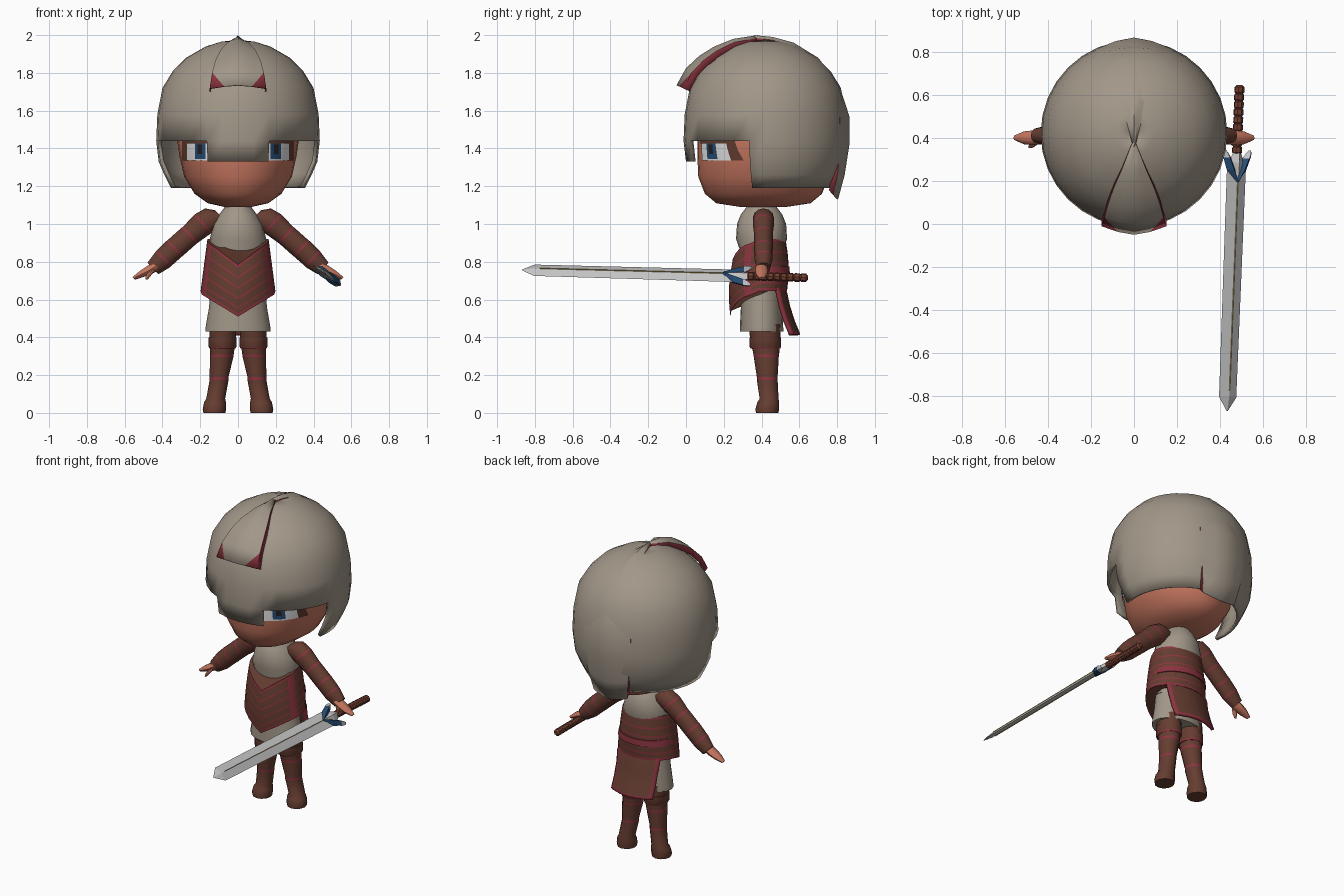
import bpy, bmesh, math
from math import sin, cos, pi, sqrt
from mathutils import Vector as V

cube = bpy.data.objects.get("Cube")
if cube:
    bpy.data.objects.remove(cube)

COLOURS = {
    "plate_beige": (0.36, 0.31, 0.25), "skin": (0.56, 0.18, 0.115),
    "leather_brown": (0.13, 0.046, 0.03), "trim_red": (0.26, 0.034, 0.05),
    "steel": (0.56, 0.56, 0.56), "guard_blue": (0.02, 0.075, 0.18),
    "gold": (0.55, 0.36, 0.05), "eye_white": (0.8, 0.8, 0.8),
    "dark": (0.02, 0.015, 0.015), "grip_brown": (0.17, 0.05, 0.03),
}
MATS = {}
for key, rgb in COLOURS.items():
    m = bpy.data.materials.new(key)
    m.use_nodes = True
    m.diffuse_color = (*rgb, 1)
    m.node_tree.nodes["Principled BSDF"].inputs["Base Color"].default_value = (*rgb, 1)
    MATS[key] = m

X, Y, Z = V((1, 0, 0)), V((0, 1, 0)), V((0, 0, 1))


def build(name, verts, faces, cols, smooth=40, thick=0, fix=True):
    """Mesh object with one colour name per face."""
    me = bpy.data.meshes.new(name)
    me.from_pydata([tuple(p) for p in verts], [], faces)
    used = list(dict.fromkeys(cols))
    for c in used:
        me.materials.append(MATS[c])
    for p, c in zip(me.polygons, cols):
        p.material_index = used.index(c)
    bm = bmesh.new()
    bm.from_mesh(me)
    if fix:
        bmesh.ops.recalc_face_normals(bm, faces=bm.faces)
    loose = [v for v in bm.verts if not v.link_faces]
    bmesh.ops.delete(bm, geom=loose, context='VERTS')
    bm.to_mesh(me)
    bm.free()
    ob = bpy.data.objects.new(name, me)
    bpy.context.collection.objects.link(ob)
    if thick:
        mod = ob.modifiers.new("thickness", 'SOLIDIFY')
        mod.thickness, mod.offset = thick, -1
    if smooth:
        bpy.ops.object.select_all(action='DESELECT')
        ob.select_set(True)
        bpy.context.view_layer.objects.active = ob
        bpy.ops.object.shade_smooth_by_angle(angle=math.radians(smooth))
    return ob


def loft(name, rings, n, col, stripes=(), u=X, v=Y, smooth=40, shift=None, paint=None):
    """Rings of (centre, radius u, radius v) joined into a capped tube."""
    verts, faces, cols = [], [], []
    for c, ru, rv in rings:
        for k in range(n):
            a = 2 * pi * k / n
            p = V(c) + u * (ru * cos(a)) + v * (rv * sin(a))
            verts.append(shift(p, a) if shift else p)
    for i in range(len(rings) - 1):
        for k in range(n):
            j = (k + 1) % n
            faces.append((i * n + k, i * n + j, i * n + n + j, i * n + n + k))
            c = "trim_red" if i in stripes else col
            cols.append(paint(k, c) if paint else c)
    last = (len(rings) - 1) * n
    faces += [tuple(range(n)), tuple(range(last, last + n))]
    return build(name, verts, faces, cols + [col, col], smooth)


def column(cy, rows):
    return [((0, cy, z), rx, ry) for z, rx, ry in rows]


# Head and neck
HEAD = [(1.09, .07, .12), (1.11, .16, .25), (1.16, .23, .31), (1.25, .285, .345),
        (1.36, .31, .35), (1.5, .33, .35), (1.65, .28, .3)]
loft("head", column(.41, HEAD), 32, "skin", smooth=60)
loft("neck", column(.41, [(1.0, .06, .06), (1.13, .06, .06)]), 12, "skin")


def head_y(x, z):
    for (z0, a0, b0), (z1, a1, b1) in zip(HEAD, HEAD[1:]):
        if z0 <= z <= z1:
            t = (z - z0) / (z1 - z0)
            rx, ry = a0 + t * (a1 - a0), b0 + t * (b1 - b0)
            return .41 - ry * sqrt(max(0, 1 - (x / rx) ** 2))


# Eyes: thin patches that follow the face
def patch(name, s, x0, x1, z0, z1, off, col):
    n = 6
    verts, faces = [], []
    for z in (z0, (z0 + z1) / 2, z1):
        for k in range(n + 1):
            x = x0 + (x1 - x0) * k / n
            verts.append((s * (x + off / 2), head_y(x, z) - off, z))
    for r in range(2):
        for k in range(n):
            q = r * (n + 1) + k
            f = (q, q + 1, q + n + 2, q + n + 1)
            faces.append(f if s > 0 else f[::-1])
    build(name, verts, faces, [col] * len(faces), fix=False)


for s, side in ((1, "left"), (-1, "right")):
    patch(side + "_eye_white", s, .12, .27, 1.335, 1.45, .004, "eye_white")
    patch(side + "_iris", s, .17, .225, 1.345, 1.45, .006, "guard_blue")
    patch(side + "_pupil", s, .186, .21, 1.37, 1.42, .008, "dark")
    patch(side + "_lash", s, .268, .292, 1.335, 1.45, .006, "leather_brown")
    patch(side + "_brow", s, .12, .27, 1.425, 1.45, .009, "leather_brown")

# Helmet shell with an eye slot on each side of the nose panel
SHELL = [(1.19, .355), (1.26, .39), (1.33, .42), (1.44, .433), (1.58, .427), (1.72, .4),
         (1.81, .345), (1.88, .275), (1.94, .17), (1.965, .09), (1.975, .004)]
N = 32
verts, faces = [], []
for z, r in SHELL:
    for k in range(N):
        a = 2 * pi * k / N
        verts.append((r * sin(a), .42 - r * cos(a), z))
for i in range(len(SHELL) - 1):
    for k in range(N):
        mid = abs((k + .5) * 360 / N - (360 if k >= N / 2 else 0))
        if (i < 2 and mid < 78) or (i == 2 and 22 < mid < 78):
            continue
        j = (k + 1) % N
        faces.append((i * N + k, i * N + j, i * N + N + j, i * N + N + k))
build("helmet_shell", verts, faces, ["plate_beige"] * len(faces), 50, .02, fix=False)


# Ridged crest leaves, front and back, with red rims
def crest(name, path, corner):
    verts, faces, cols = [], [], []
    for y, z, w in path:
        inward = V((0, .42 - y, 1.52 - z)).normalized()
        for f, d in ((-1, .035), (-1, 0), (-.5, 0), (0, 0), (.5, 0), (1, 0), (1, .035)):
            drop = d + (f * w) ** 2 / .8 + .015 * abs(f)
            verts.append(V((f * w, y, z)) + inward * drop)
    for i in range(len(path) - 1):
        for k in range(6):
            a, b, c, d = i * 7 + k, i * 7 + k + 1, i * 7 + k + 8, i * 7 + k + 7
            if corner and i == 0 and k in (1, 4):
                tris = [(a, b, d), (b, c, d)] if k == 1 else [(a, b, c), (a, c, d)]
                faces += tris
                cols += ["trim_red", "plate_beige"]
            else:
                faces.append((a, b, c, d))
                cols.append("trim_red" if k in (0, 5) else "plate_beige")
    build(name, verts, faces, cols, 35, .006)


crest("crest_front", [(-.05, 1.735, .15), (0, 1.825, .137), (.07, 1.89, .12), (.15, 1.94, .095),
                      (.25, 1.98, .055), (.38, 2.0, .006)], True)
crest("crest_back", [(.36, 2.0, .006), (.46, 1.99, .03), (.57, 1.96, .06), (.7, 1.88, .105),
                     (.81, 1.74, .145), (.865, 1.57, .17), (.865, 1.42, .165),
                     (.84, 1.26, .145), (.805, 1.13, .12)], False)

# Undershirt and shorts
loft("undershirt", column(.4, [(.62, .15, .1), (.82, .13, .1), (.92, .15, .135), (1.0, .13, .13),
                               (1.05, .1, .11), (1.09, .07, .08)]), 20, "plate_beige")
loft("shorts", column(.4, [(.68, .14, .11), (.55, .155, .11), (.45, .172, .115),
                           (.43, .172, .115)]), 20, "plate_beige")


# Corset with chevron stripes, pointed at the front
def chevron(p, a):
    front = max(0, -sin(a))
    dip = .12 * (1 - abs(cos(a))) if front > 0 else -.015
    return p - Z * dip


zs = [.905, .89, .84, .831, .785, .776, .73, .721, .68, .671, .645, .63]
rows = []
for z in zs:
    t = (.905 - z) / .275
    rows.append((z, .162 + .036 * t, .142 + .008 * t + .012 * sin(pi * t)))
loft("corset", column(.385, rows), 24, "leather_brown", (0, 2, 4, 6, 8, 10), shift=chevron,
     paint=lambda k, c: "trim_red" if k in (13, 22) else c)
loft("belt", column(.4, [(.775, .178, .148), (.735, .185, .15)]), 24, "trim_red",
     shift=lambda p, a: p + (Y * .08 if sin(a) < -.01 else V((0, 0, 0))))

# Flared back tail
verts, faces, cols = [], [], []
for y, z, w in ((.5, .72, .15), (.535, .64, .155), (.55, .57, .15), (.575, .49, .15),
                (.6, .43, .15), (.605, .415, .15)):
    for f in (-1, -.85, -.4, 0, .4, .85, 1):
        verts.append((f * w, y - .045 * f * f, z))
for i in range(5):
    for k in range(6):
        q = i * 7 + k
        faces.append((q, q + 7, q + 8, q + 1))
        cols.append("trim_red" if k in (0, 5) or i == 4 else "leather_brown")
build("back_tail", verts, faces, cols, 40, .018)

for s, side in ((1, "left"), (-1, "right")):
    # Leg with boot
    leg = [(.08, .415, .47, .07, .085), (.08, .42, .39, .07, .08), (.085, .425, .31, .062, .068),
           (.087, .425, .295, .062, .066), (.1, .43, .19, .05, .055), (.1, .43, .175, .05, .055),
           (.118, .44, .075, .05, .05), (.122, .435, .055, .058, .058), (.125, .43, .02, .062, .062),
           (.125, .43, 0, .058, .06)]
    loft(side + "_leg", [((s * x, y, z), rx, ry) for x, y, z, rx, ry in leg], 12,
         "leather_brown", (2, 4))
    loft(side + "_knee_cuff", [((s * .082, .42, z), r, r + .01) for z, r in
                               ((.40, .074), (.35, .074), (.34, .068))], 12, "leather_brown", (1,))
    # Sleeve
    up = V((s * .68, 0, .73))
    arm = [(.09, 1.04, .045), (.13, 1.035, .065), (.18, 1.005, .066), (.19, .997, .066),
           (.25, .945, .058), (.26, .937, .058), (.33, .875, .058), (.34, .867, .058),
           (.39, .82, .056), (.398, .812, .056), (.45, .765, .042)]
    loft(side + "_arm", [((s * x, .41, z), r * .85, r) for x, z, r in arm], 12,
         "leather_brown", (2, 4, 6, 8), u=Y, v=up)
    # Hand and thumb
    hand = [(.43, .78, .03, .028), (.47, .755, .034, .026), (.51, .735, .03, .02), (.552, .712, .012, .01)]
    loft(side + "_hand", [((s * x, .4, z), a, b) for x, z, a, b in hand], 10, "skin", u=Y, v=up)
    loft(side + "_thumb", [((s * .45, .385, .76), .014, .014), ((s * .475, .365, .725), .013, .013),
                           ((s * .485, .358, .705), .006, .006)], 8, "skin")

# Sword: points are placed by distance from the pommel and offset across the blade
START, TIP = V((.49, .645, .715)), V((.432, -.87, .757))
AXIS = (TIP - START).normalized()
WIDE = V((.8, 0, -.6))
WIDE = (WIDE - AXIS * WIDE.dot(AXIS)).normalized()
THIN = AXIS.cross(WIDE)


def sword_part(name, rings, n, col, smooth=0):
    loft(name, [(START + AXIS * d + WIDE * w, a, b) for d, w, a, b in rings], n, col,
         u=WIDE, v=THIN, smooth=smooth)


sword_part("blade", [(.38, 0, .055, .014), (1.45, 0, .05, .012), (1.515, 0, .003, .002)], 4, "steel")
sword_part("blade_inlay", [(.44, 0, .006, .018), (1.42, 0, .005, .016)], 4, "gold")
grip = [(0, 0, .012, .012)]
for i in range(9):
    d = .01 + i * .035
    grip += [(d, 0, .024, .022), (d + .024, 0, .024, .022), (d + .03, 0, .018, .017)]
sword_part("grip", grip, 8, "grip_brown", 30)
sword_part("guard_core", [(.31, 0, .02, .02), (.36, 0, .045, .022), (.42, 0, .012, .02)], 4, "steel")
for s, side in ((1, "left"), (-1, "right")):
    sword_part(side + "_guard_wing", [(.45, 0, .012, .022), (.395, s * .03, .026, .025),
                                      (.335, s * .058, .022, .022)], 4, "guard_blue")
    sword_part(side + "_guard_tip", [(.34, s * .056, .024, .024), (.315, s * .068, .016, .018),
                                     (.3, s * .075, .006, .008)], 4, "steel")
